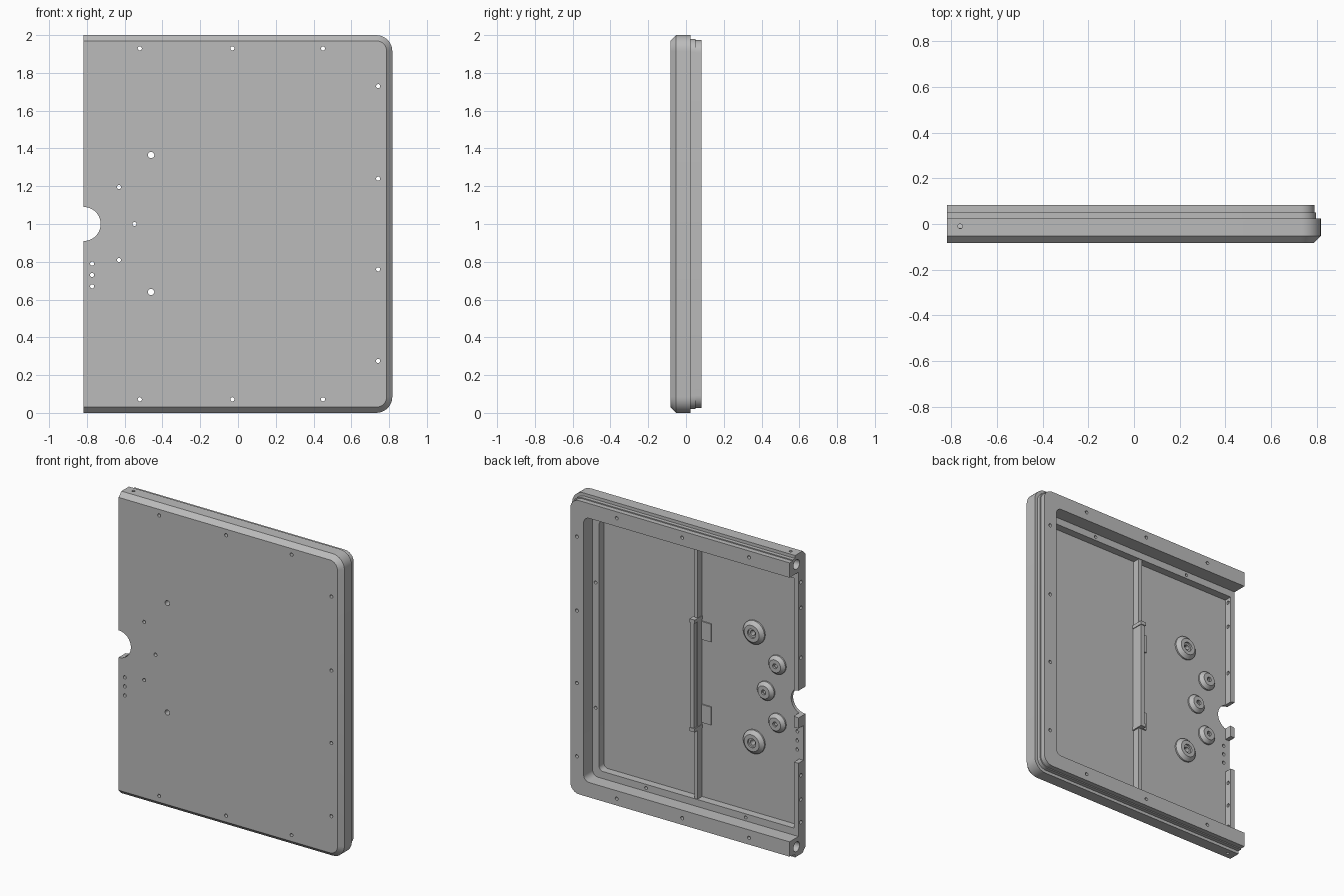
import bpy, bmesh, math
from mathutils import Matrix, Vector

cube = bpy.data.objects.get("Cube")
if cube:
    bpy.data.objects.remove(cube, do_unlink=True)

metal = bpy.data.materials.new("plain_grey")
metal.use_nodes = True
GREY = (0.5, 0.5, 0.5, 1)
metal.diffuse_color = GREY
metal.node_tree.nodes["Principled BSDF"].inputs["Base Color"].default_value = GREY

OPEN, END, TOP = -0.817, 0.817, 2.0     # open edge, rounded edge, height
FLOOR, LEDGE, BACK = -0.062, -0.01, 0.083


def make(name, bm):
    bmesh.ops.recalc_face_normals(bm, faces=bm.faces[:])
    mesh = bpy.data.meshes.new(name)
    bm.to_mesh(mesh)
    bm.free()
    obj = bpy.data.objects.new(name, mesh)
    bpy.context.collection.objects.link(obj)
    mesh.materials.append(metal)
    return obj


def outline(inset, radius, left):
    """Panel outline: square at the open edge, rounded at the other."""
    x, z0, z1 = END - inset, inset, TOP - inset
    pts = [(left, z0)]
    for cz, start in ((z0 + radius, -90), (z1 - radius, 0)):
        for i in range(9):
            a = math.radians(start + i * 90 / 8)
            pts.append((x - radius + radius * math.cos(a), cz + radius * math.sin(a)))
    return pts + [(left, z1)]


def loft(name, layers, left=OPEN):
    """Stack outlines given as (y, inset, radius)."""
    bm = bmesh.new()
    rings = [[bm.verts.new((x, y, z)) for x, z in outline(inset, r, left)]
             for y, inset, r in layers]
    n = len(rings[0])
    for a, b in zip(rings, rings[1:]):
        for i in range(n):
            j = (i + 1) % n
            bm.faces.new((a[i], a[j], b[j], b[i]))
    bm.faces.new(rings[0])
    bm.faces.new(rings[-1])
    return make(name, bm)


def box(name, x, y, z):
    bm = bmesh.new()
    bmesh.ops.create_cube(bm, size=1)
    for v in bm.verts:
        v.co = Vector([lo + (c + 0.5) * (hi - lo)
                       for c, (lo, hi) in zip(v.co, (x, y, z))])
    return make(name, bm)


def rod(name, centre, radius, depth, axis="Y", sides=16):
    bm = bmesh.new()
    turn = {"X": Matrix.Rotation(math.pi / 2, 4, "Y"),
            "Y": Matrix.Rotation(math.pi / 2, 4, "X"), "Z": Matrix()}[axis]
    bmesh.ops.create_cone(bm, cap_ends=True, segments=sides, radius1=radius,
                          radius2=radius, depth=depth,
                          matrix=Matrix.Translation(centre) @ turn)
    return make(name, bm)


def cut(target, cutter):
    cutter.hide_render = True
    mod = target.modifiers.new("cut", "BOOLEAN")
    mod.operation, mod.solver, mod.object = "DIFFERENCE", "EXACT", cutter
    bpy.context.view_layer.objects.active = target
    bpy.ops.object.modifier_apply(modifier=mod.name)
    bpy.data.objects.remove(cutter, do_unlink=True)


def smooth(obj):
    bpy.ops.object.select_all(action="DESELECT")
    obj.select_set(True)
    bpy.context.view_layer.objects.active = obj
    bpy.ops.object.shade_smooth_by_angle(angle=math.radians(30))


# Shell: chamfered front, stepped back rim
shell = loft("panel_shell", [(-BACK, 0.03, 0.055), (-0.053, 0, 0.085), (0.025, 0, 0.085),
                             (0.025, 0.02, 0.07), (0.05, 0.02, 0.07),
                             (0.05, 0.027, 0.065), (BACK, 0.027, 0.065)])

# Wide pocket down to the ledge, then the deeper floor pocket
cut(shell, loft("ledge_pocket", [(LEDGE, 0.125, 0.04), (0.2, 0.125, 0.04)], -0.9))
cut(shell, loft("floor_pocket", [(FLOOR, 0.172, 0.03), (0.1, 0.172, 0.03)], -0.785))

# Half-round notch and a gap in the low wall at the open edge
cut(shell, rod("edge_notch", (OPEN, 0, 1), 0.09, 0.5, sides=40))
cut(shell, box("wall_gap", (-0.9, -0.7), (FLOOR, 0.1), (0.61, 0.84)))

# Through holes: rim, cable row
holes = [(0.742, z) for z in (0.275, 0.76, 1.24, 1.73)]
holes += [(x, z) for x in (-0.52, -0.03, 0.45) for z in (0.072, 1.93)]
holes += [(-0.772, z) for z in (0.67, 0.73, 0.79)]
for x, z in holes:
    cut(shell, rod("hole", (x, 0, z), 0.011, 0.5))

# Bosses around their through holes
bosses = [(-0.46, 0.64, True), (-0.46, 1.365, True), (-0.63, 0.81, False),
          (-0.63, 1.195, False), (-0.547, 1.0, False)]
for x, z, big in bosses:
    cut(shell, rod("boss_hole", (x, 0, z), 0.017 if big else 0.011, 0.5))

# Blind screw holes in the ledge
for x, z in [(0.67, 0.58), (0.67, 1.41)] + [(x, z) for x in (-0.43, 0.3) for z in (0.148, 1.852)]:
    cut(shell, rod("ledge_hole", (x, LEDGE, z), 0.01, 0.06))

# Hinge sockets in the rim ends, with a small pin hole through each edge
for z, edge in ((0.065, 0), (1.935, TOP)):
    cut(shell, rod("hinge_socket", (OPEN, 0.01, z), 0.032, 0.2, "X", 24))
    cut(shell, rod("pin_hole", (-0.76, -0.01, edge), 0.01, 0.1, "Z"))

# Cross holes in the low wall
for z in (0.21, 0.36, 0.52, 1.3, 1.63, 1.8):
    cut(shell, rod("wall_hole", (-0.8, -0.036, z), 0.012, 0.1, "X"))
smooth(shell)


def boss(name, x, z, base, top, recess, hole):
    """Turned ring with sloped side and recessed centre."""
    profile = [(hole, -0.004), (base, -0.004), (base, 0.01), (top, 0.032),
               (recess, 0.032), (recess, 0.02), (hole, 0.02)]
    bm = bmesh.new()
    steps = 32
    rings = []
    for i in range(steps):
        a = 2 * math.pi * i / steps
        rings.append([bm.verts.new((x + r * math.cos(a), FLOOR + h, z + r * math.sin(a)))
                      for r, h in profile])
    n = len(profile)
    for i in range(steps):
        a, b = rings[i], rings[(i + 1) % steps]
        for j in range(n):
            k = (j + 1) % n
            bm.faces.new((a[j], a[k], b[k], b[j]))
    smooth(make(name, bm))


for i, (x, z, big) in enumerate(bosses):
    if big:
        boss(f"large_boss_{i}", x, z, 0.078, 0.055, 0.03, 0.017)
    else:
        boss(f"small_boss_{i}", x, z, 0.062, 0.042, 0.016, 0.011)

# Upright stiffener with a taller middle strip, end stops and tabs
box("stiffener_bar", (-0.075, -0.05), (FLOOR - 0.004, -0.015), (0.17, 1.83))
box("stiffener_strip", (-0.07, -0.045), (FLOOR - 0.004, 0.015), (0.64, 1.36))
for side in (-1, 1):
    box("strip_stop", (-0.078, -0.04), (FLOOR - 0.004, 0.02),
        (1 + side * 0.36 - 0.012, 1 + side * 0.36 + 0.012))
    box("strip_tab", (-0.145, -0.06), (FLOOR - 0.004, FLOOR + 0.008),
        (1 + side * 0.275 - 0.06, 1 + side * 0.275 + 0.06))
